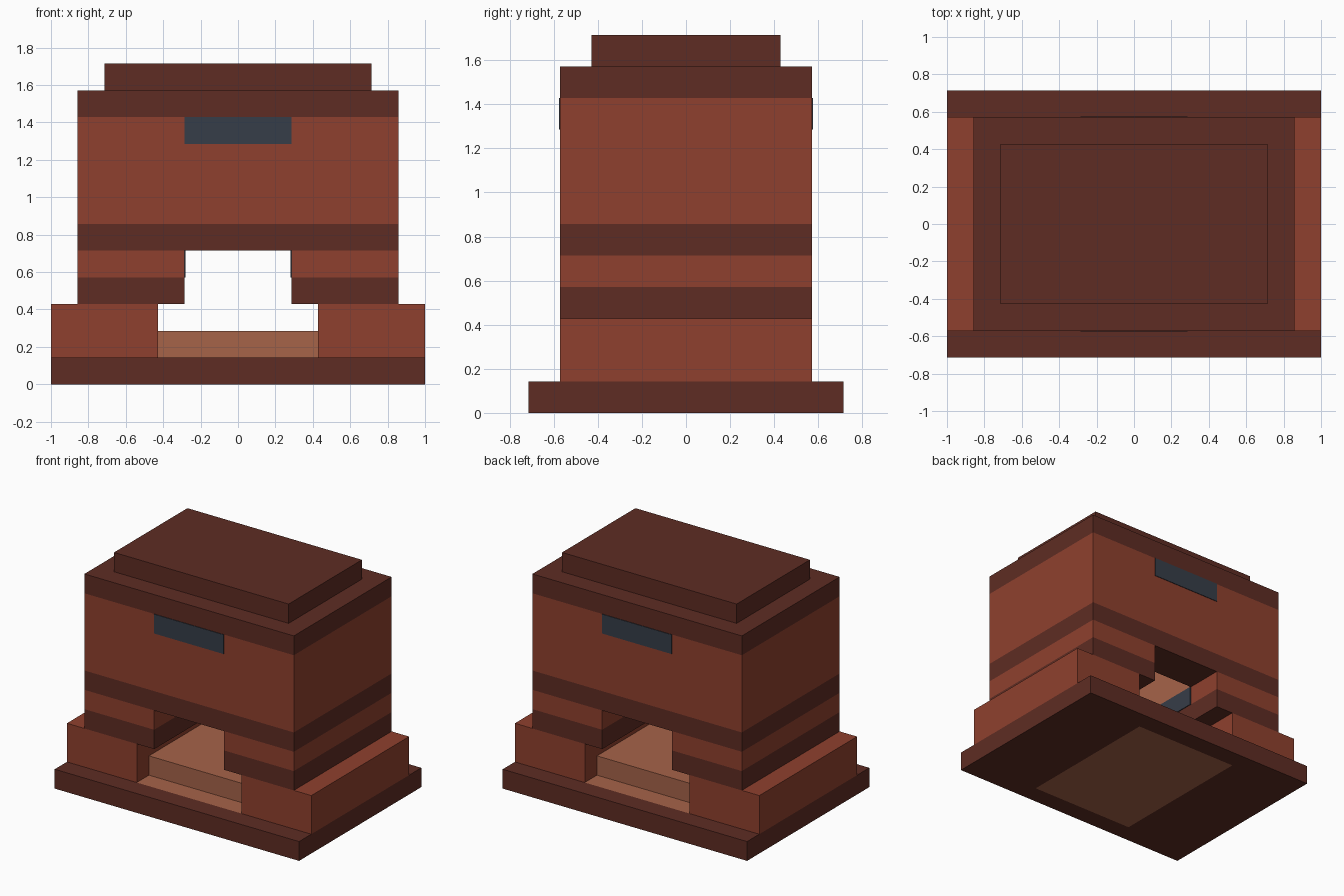
import bpy

U = 1 / 7      # one block of the model's grid

if "Cube" in bpy.data.objects:
    bpy.data.objects.remove(bpy.data.objects["Cube"], do_unlink=True)


def linear(c):
    c /= 255
    return c / 12.92 if c <= 0.04045 else ((c + 0.055) / 1.055) ** 2.4


def material(name, r, g, b):
    m = bpy.data.materials.new(name)
    m.use_nodes = True
    col = (linear(r), linear(g), linear(b), 1)
    m.diffuse_color = col
    bsdf = m.node_tree.nodes["Principled BSDF"]
    bsdf.inputs["Base Color"].default_value = col
    bsdf.inputs["Roughness"].default_value = 0.9
    return m


brick = material("red brick", 143, 64, 46)
trim = material("dark brick", 94, 44, 35)
clay = material("pale fire clay", 166, 99, 73)
iron = material("blue grey iron", 54, 61, 72)


def add_mesh(name, verts, faces, mats):
    me = bpy.data.meshes.new(name)
    me.from_pydata([[c * U for c in v] for v in verts], [], faces)
    for m in mats:
        me.materials.append(m)
    ob = bpy.data.objects.new(name, me)
    bpy.context.collection.objects.link(ob)
    return ob


def rect(hx, hy, z):
    return [(-hx, -hy, z), (hx, -hy, z), (hx, hy, z), (-hx, hy, z)]


def box(name, x, y, z, mat):
    """Box from (low, high) pairs in grid blocks."""
    cx, cy = sum(x) / 2, sum(y) / 2
    hx, hy = (x[1] - x[0]) / 2, (y[1] - y[0]) / 2
    verts = [(a + cx, b + cy, c) for h in z for a, b, c in rect(hx, hy, h)]
    faces = [(3, 2, 1, 0), (4, 5, 6, 7)]
    faces += [(i, (i + 1) % 4, (i + 1) % 4 + 4, i + 4) for i in range(4)]
    return add_mesh(name, verts, faces, [mat])


def frame(name, outer, inner, z, mat, lining):
    """Rectangular ring whose inner walls take the lining colour."""
    verts = [v for h in z for half in (outer, inner) for v in rect(*half, h)]
    faces, slots = [], []
    for i in range(4):
        j = (i + 1) % 4
        faces += [(i, j, j + 8, i + 8),              # outer wall
                  (j + 4, i + 4, i + 12, j + 12),    # inner wall
                  (i + 8, j + 8, j + 12, i + 12),    # top
                  (j, i, i + 4, j + 4)]              # bottom
        slots += [0, 1, 0, 0]
    ob = add_mesh(name, verts, faces, [mat, lining])
    ob.data.polygons.foreach_set("material_index", slots)
    return ob


# Base slab with the clay floor let through it
frame("base_slab", (7, 5), (3, 4), (0, 1), trim, trim)
box("hearth_floor", (-3, 3), (-4, 4), (0, 1), clay)
box("hearth_step", (-3, 3), (-3, 3), (1, 2), clay)

# Legs on either side of the tunnel
for side, s in (("left", 1), ("right", -1)):
    def span(a, b):
        return tuple(sorted((a * s, b * s)))
    box(side + "_footing", span(3, 7), (-4, 4), (1, 3), brick)
    box(side + "_leg_band", span(2, 6), (-4, 4), (3, 4), trim)
    box(side + "_leg", span(2, 6), (-4, 4), (4, 5), brick)
    box(side + "_inner_plate", span(1.96, 2), (-2, 2), (4, 5), iron)

# Hollow chamber above the tunnel, closed by the upper courses
frame("lintel_band", (6, 4), (2, 2), (5, 6), trim, clay)
frame("chamber_wall", (6, 4), (2, 2), (6, 9), brick, clay)
box("upper_course", (-6, 6), (-4, 4), (9, 10), brick)
box("cornice", (-6, 6), (-4, 4), (10, 11), trim)
box("top_cap", (-5, 5), (-3, 3), (11, 12), trim)

# Iron plates below the cornice, front and back
for name, y in (("front_plate", (-4.03, -4)), ("back_plate", (4, 4.03))):
    box(name, (-2, 2), y, (9, 10), iron)
